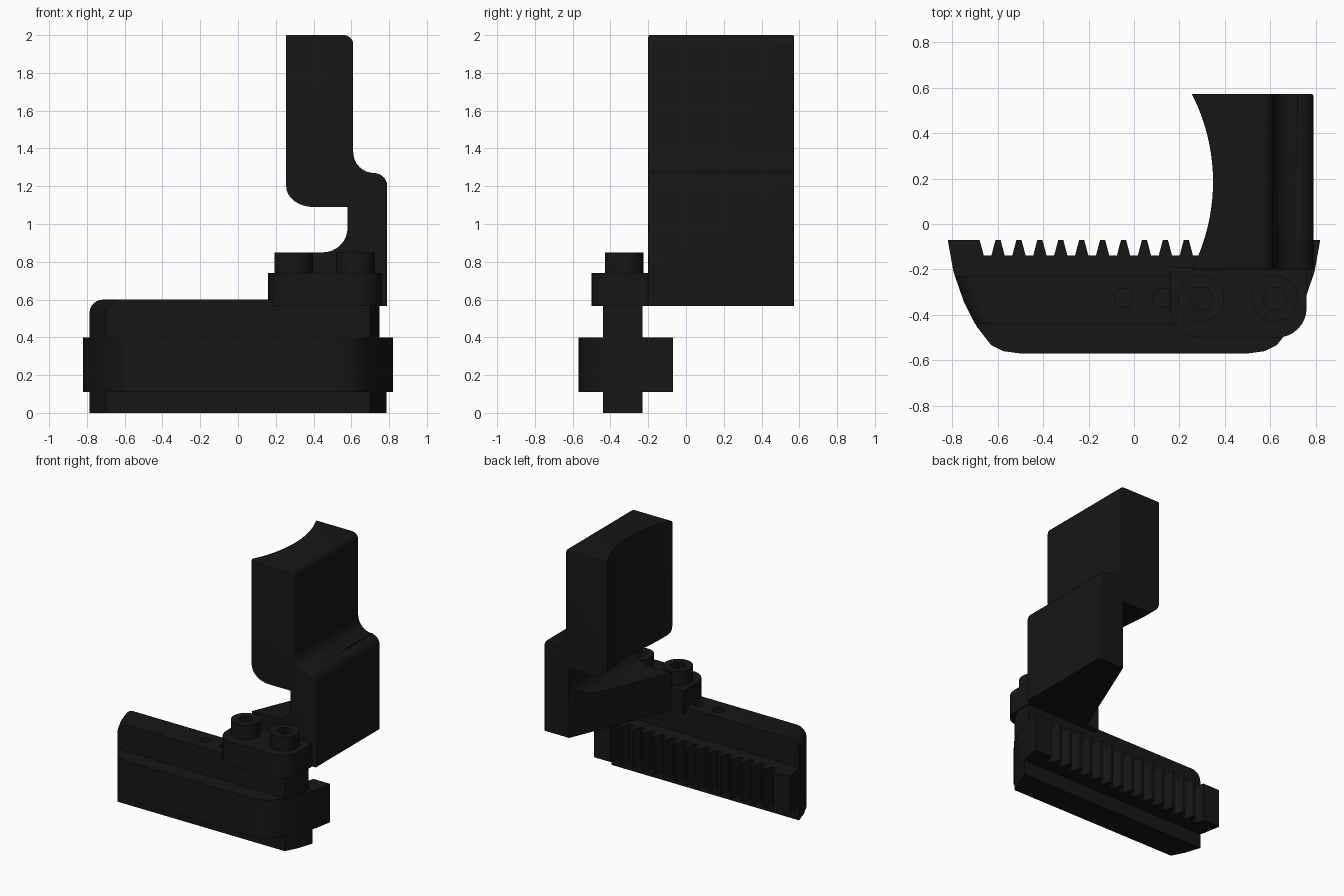
import bpy, bmesh
from math import sin, cos, pi, radians, sqrt

if "Cube" in bpy.data.objects:
    bpy.data.objects.remove(bpy.data.objects["Cube"])

black = bpy.data.materials.new("black")
black.diffuse_color = (0.008, 0.008, 0.008, 1)
black.use_nodes = True
black.node_tree.nodes["Principled BSDF"].inputs["Base Color"].default_value = black.diffuse_color


def arc(cx, cy, rx, ry, a0, a1, n=8):
    return [(cx + rx * cos(radians(a0 + (a1 - a0) * i / n)),
             cy + ry * sin(radians(a0 + (a1 - a0) * i / n))) for i in range(n + 1)]


def prism(name, pts, lo, hi, axis="z", pick=None, width=0.0, segs=6):
    """Extrude a 2D outline along z (xy outline) or y (xz outline), optionally bevelling picked edges."""
    bm = bmesh.new()
    put = (lambda p, h: (p[0], p[1], h)) if axis == "z" else (lambda p, h: (p[0], h, p[1]))
    a = [bm.verts.new(put(p, lo)) for p in pts]
    b = [bm.verts.new(put(p, hi)) for p in pts]
    bm.faces.new(a)
    bm.faces.new(b)
    for i in range(len(pts)):
        j = (i + 1) % len(pts)
        bm.faces.new((a[i], a[j], b[j], b[i]))
    bmesh.ops.recalc_face_normals(bm, faces=bm.faces)
    if pick:
        edges = [e for e in bm.edges if pick(e.verts[0].co, e.verts[1].co)]
        bmesh.ops.bevel(bm, geom=edges, offset=width, segments=segs, profile=0.5,
                        affect="EDGES", clamp_overlap=True)
        bmesh.ops.recalc_face_normals(bm, faces=bm.faces)
    me = bpy.data.meshes.new(name)
    bm.to_mesh(me)
    bm.free()
    me.materials.append(black)
    ob = bpy.data.objects.new(name, me)
    bpy.context.collection.objects.link(ob)
    return ob


def activate(ob):
    bpy.ops.object.select_all(action="DESELECT")
    ob.select_set(True)
    bpy.context.view_layer.objects.active = ob


def cut(ob, cutter):
    m = ob.modifiers.new("cut", "BOOLEAN")
    m.operation, m.solver, m.object = "DIFFERENCE", "EXACT", cutter
    activate(ob)
    bpy.ops.object.modifier_apply(modifier=m.name)
    bpy.data.objects.remove(cutter)


def circle(x, y, r, n=32):
    return arc(x, y, r, r, 0, 360 * (n - 1) / n, n - 1)


# toothed slide: curved ends, straight front, rack teeth along the back
side = [(0.82, -0.07), (0.795, -0.21), (0.75, -0.34), (0.69, -0.455),
        (0.63, -0.532), (0.575, -0.56), (0.50, -0.57)]
outline = [(-x, y) for x, y in side] + side[::-1]
pitch = 0.0921
for k in range(7, -8, -1):
    c = k * pitch
    outline += [(c + 0.035, -0.07), (c + 0.017, -0.138), (c - 0.017, -0.138), (c - 0.035, -0.07)]
slide = prism("toothed_slide", outline, 0.11, 0.40)

# central rail web below and above the slide
end = [(0.786, -0.23), (0.748, -0.345), (0.70, -0.44)]
left = [(-x, y) for x, y in end]
prism("lower_rail", left + end[::-1], 0.0, 0.13)
rail = prism("upper_rail", left + [(0.70, -0.44), (0.75, -0.345), (0.75, -0.23)], 0.38, 0.60,
             pick=lambda p, q: p.z > 0.59 and q.z > 0.59 and max(p.x, q.x) < -0.65, width=0.07)
for x in (-0.045, 0.125):
    cut(rail, prism("hole_cutter", circle(x, -0.325, 0.042, 24), 0.52, 0.7))

# mounting plate with rounded front corners
plate = [(0.76, -0.19), (0.16, -0.19)] + arc(0.29, -0.37, 0.13, 0.13, 180, 270) \
    + arc(0.63, -0.37, 0.13, 0.13, 270, 360)
prism("mounting_plate", plate, 0.565, 0.74)

# two cap screws with hexagon sockets
for i, x in enumerate((0.295, 0.62)):
    screw = prism("cap_screw_%d" % (i + 1), circle(x, -0.328, 0.102), 0.70, 0.848)
    cut(screw, prism("hex_cutter", circle(x, -0.328, 0.055, 6), 0.77, 0.9))

# finger: side profile extruded in y, outer edges rounded
outer = [(0.79, 0.565)] + arc(0.72, 1.20, 0.07, 0.07, 0, 90, 6) \
    + arc(0.72, 1.38, 0.11, 0.11, 270, 180, 8) + arc(0.56, 1.95, 0.05, 0.05, 0, 90, 6)
inner = [(0.255, 2.0)] + arc(0.40, 1.20, 0.145, 0.11, 180, 270, 8) + [(0.58, 1.09)] \
    + arc(0.45, 0.98, 0.13, 0.13, 0, -90, 8) + [(0.255, 0.85), (0.255, 0.565)]


def on_outer(p, q):
    near = lambda v: any(abs(v.x - x) + abs(v.z - z) < 1e-4 for x, z in outer + inner[:1])
    return near(p) and near(q) and abs(p.y - q.y) < 1e-5


finger = prism("finger", outer + inner, -0.20, 0.572, "y", pick=on_outer, width=0.06)

# concave gripping face, and slanted edge on the foot
R = (0.386 ** 2 + 0.093 ** 2) / (2 * 0.093)
cut(finger, prism("grip_cutter", circle(0.348 - R, 0.186, R, 128), 0.95, 2.2))
cut(finger, prism("foot_cutter", [(0.257, -0.202), (0.579, 0.575), (0.579, 0.7), (-0.1, 0.7),
                                  (-0.1, -0.202)], 0.5, 0.97))

for ob in list(bpy.context.scene.objects):
    activate(ob)
    bpy.ops.object.shade_smooth_by_angle(angle=radians(30))
